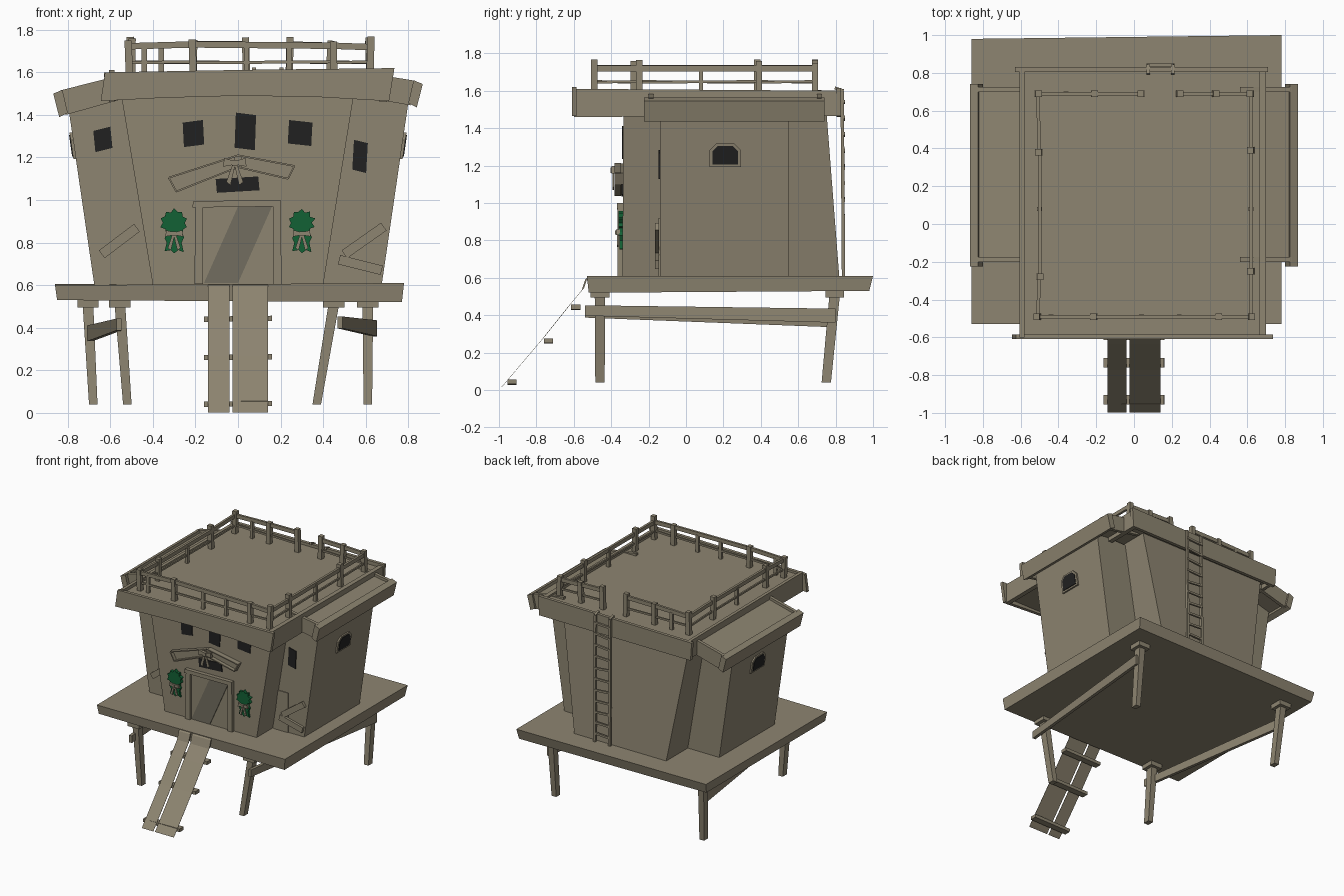
import bpy, bmesh, math, random
from mathutils import Vector, Matrix

if "Cube" in bpy.data.objects:
    bpy.data.objects.remove(bpy.data.objects["Cube"], do_unlink=True)
random.seed(4)


def material(name, rgb):
    m = bpy.data.materials.new(name)
    m.use_nodes = True
    m.diffuse_color = (*rgb, 1)
    bsdf = m.node_tree.nodes["Principled BSDF"]
    bsdf.inputs["Base Color"].default_value = (*rgb, 1)
    bsdf.inputs["Roughness"].default_value = 0.9
    return m


WOOD = material("weathered wood", (0.27, 0.235, 0.165))
DARK = material("shadowed wood", (0.17, 0.155, 0.115))
BLACK = material("window black", (0.015, 0.015, 0.015))
GREEN = material("wreath green", (0.006, 0.12, 0.035))


def finish(name, bm, mat):
    bmesh.ops.recalc_face_normals(bm, faces=bm.faces)
    me = bpy.data.meshes.new(name)
    bm.to_mesh(me)
    bm.free()
    me.materials.append(mat)
    ob = bpy.data.objects.new(name, me)
    bpy.context.collection.objects.link(ob)
    return ob


def loft(name, low, high, mat=WOOD):
    """Solid between two matching loops of 3D points."""
    bm = bmesh.new()
    a = [bm.verts.new(p) for p in low]
    b = [bm.verts.new(p) for p in high]
    bm.faces.new(a)
    bm.faces.new(b)
    for i in range(len(a)):
        j = (i + 1) % len(a)
        bm.faces.new((a[i], a[j], b[j], b[i]))
    return finish(name, bm, mat)


def prism(name, pts, d0, d1, axis="y", mat=WOOD):
    """Outline in the xz plane (axis y) or yz plane (axis x), given depth."""
    if axis == "y":
        return loft(name, [(u, d0, v) for u, v in pts], [(u, d1, v) for u, v in pts], mat)
    return loft(name, [(d0, u, v) for u, v in pts], [(d1, u, v) for u, v in pts], mat)


def rect(x0, x1, y0, y1, z):
    return [(x0, y0, z), (x1, y0, z), (x1, y1, z), (x0, y1, z)]


def box(name, x0, x1, y0, y1, z0, z1, mat=WOOD):
    return loft(name, rect(x0, x1, y0, y1, z0), rect(x0, x1, y0, y1, z1), mat)


def beam(name, p, q, w, h, mat=WOOD):
    p, q = Vector(p), Vector(q)
    d = q - p
    bm = bmesh.new()
    rot = d.to_track_quat("Y", "Z").to_matrix().to_4x4()
    bmesh.ops.create_cube(bm, size=1, matrix=Matrix.Translation((p + q) / 2) @ rot
                          @ Matrix.Diagonal((w, d.length, h, 1)))
    return finish(name, bm, mat)


# Platform deck
loft("deck", [(-.85, -.52, .53), (.77, -.52, .52), (.77, .98, .53), (-.85, .96, .53)],
     [(-.86, -.53, .60), (.78, -.53, .61), (.78, 1, .61), (-.86, .98, .605)])

# Legs with caps: top x, top y, foot x, foot y
legs = [("front_right_leg", -.555, -.46, -.52, -.46), ("front_left_leg", .45, -.46, .37, -.46),
        ("back_right_leg", -.705, .795, -.68, .75), ("back_left_leg", .61, .795, .61, .75)]
for name, tx, ty, fx, fy in legs:
    loft(name, rect(fx - .02, fx + .02, fy - .025, fy + .025, .04),
         rect(tx - .025, tx + .025, ty - .028, ty + .028, .51))
    box(name + "_cap", tx - .05, tx + .05, ty - .05, ty + .05, .495, .53)

# Long braces between front and back legs
for name, xf, xb, zf, zb in [("right_brace", -.56, -.70, .415, .375),
                             ("left_brace", .48, .64, .425, .40)]:
    loft(name, [(xf - .012, -.54, zf - .028), (xf + .012, -.54, zf - .028),
                (xf + .012, -.54, zf + .028), (xf - .012, -.54, zf + .028)],
         [(xb - .012, .80, zb - .04), (xb + .012, .80, zb - .04),
          (xb + .012, .80, zb + .035), (xb - .012, .80, zb + .035)])

# Bent ramp planks and cleats
path = [(-.525, .605), (-.545, .545), (-.62, .455), (-.76, .28), (-.985, .015)]
outline = path + [(y - .014, z - .014) for y, z in reversed(path)]
prism("ramp_plank_right", outline, -.14, -.04, "x")
prism("ramp_plank_left", outline, -.025, .14, "x")
for y, z in [(-.94, .04), (-.745, .26), (-.60, .44)]:
    beam("ramp_cleat", (-.16, y + .01, z), (.16, y + .01, z + .004), .05, .025)

# Main body flaring upwards, and the two side wings
loft("main_body", rect(-.40, .40, -.34, .82, .60), rect(-.55, .545, -.335, .75, 1.50))
for s, name in [(-1, "right"), (1, "left")]:
    loft(name + "_wing", rect(s * .2, s * .675, -.14, .55, .60),
         rect(s * .2, s * .805, -.14, .55, 1.49))

# Main roof: tray with tilted fascia boards
box("roof_deck", -.59, .67, -.59, .815, 1.50, 1.585)
prism("front_fascia", [(-.625, 1.60), (.05, 1.612), (.735, 1.62), (.71, 1.465),
                       (.36, 1.485), (0, 1.49), (-.36, 1.48), (-.645, 1.465)], -.61, -.585)
prism("back_fascia", [(-.63, 1.60), (.71, 1.615), (.70, 1.465), (-.62, 1.46)], .805, .83)
for name, x0, x1 in [("right_fascia", -.605, -.58), ("left_fascia", .665, .70)]:
    prism(name, [(-.60, 1.61), (.82, 1.60), (.81, 1.465), (-.60, 1.46)], x0, x1, "x")

# Wing roofs: sloped tray, end boards, and an outer gutter board
for s, name, zi, zo in [(-1, "right", 1.585, 1.515), (1, "left", 1.605, 1.56)]:
    def slope(top, bottom):
        return [(s * .56, zi - top), (s * .835, zo - top),
                (s * .81, zo - bottom), (s * .56, zi - bottom)]
    prism(name + "_wing_roof", slope(.02, .085), -.18, .71)
    prism(name + "_wing_roof_front_board", slope(0, .115), -.20, -.175)
    prism(name + "_wing_roof_back_board", slope(0, .115), .70, .725)
    prism(name + "_wing_roof_outer_board",
          [(s * .825, zo + .003), (s * .868, zo - .015), (s * .84, zo - .125), (s * .80, zo - .105)],
          -.225, .74)

# Roof railing: posts, top rails, lower rails
posts = [(-.51, -.49), (-.21, -.49), (.45, -.49), (.62, -.49), (.62, -.25), (.62, .39),
         (.62, .69), (.43, .69), (.24, .69), (.04, .69), (-.21, .69), (-.51, .69),
         (-.50, .38), (-.50, -.28)]
for i, (x, y) in enumerate(posts):
    top = 1.755 + random.uniform(-.012, .015)
    lean = random.uniform(-.008, .008)
    beam("railing_post", (x, y, 1.57), (x + lean, y, top), .034, .034)
    nx, ny = posts[(i + 1) % len(posts)]
    if (x, nx) == (.24, .04):
        continue
    a, b = [1.715 + .018 * math.cos(u * 2.2) for u in (x, nx)]
    beam("railing_top_rail", (x, y, a), (nx, ny, b), .018, .03)
    beam("railing_lower_rail", (x, y, 1.645), (nx, ny, 1.65), .012, .014)
for x, y in [(-.44, -.49), (.04, -.49), (.24, -.49), (.62, .08), (-.50, .08), (-.36, .69)]:
    beam("railing_baluster", (x, y, 1.57), (x, y, 1.72), .025, .022)

# Doorway with frame and a slanted plank
prism("door_panel", [(-.165, .605), (.165, .605), (.165, .97), (-.165, .97)], -.345, -.33)
prism("door_slanted_plank", [(-.16, .61), (.0, .61), (.16, .97), (.0, .97)], -.351, -.343, mat=DARK)
for s in (-1, 1):
    prism("door_jamb", [(s * .165, .605), (s * .205, .605), (s * .20, .98), (s * .165, .98)], -.365, -.33)
prism("door_lintel", [(-.215, .965), (.20, .97), (.20, 1.0), (-.21, .995)], -.368, -.33)

# Front windows: corners with a slight skew
for x0, x1, z0, z1, k, y in [(-.26, -.165, 1.255, 1.37, .006, -.336), (-.01, .085, 1.24, 1.405, -.006, -.336),
                             (.24, .35, 1.26, 1.37, -.006, -.336), (-.105, .095, 1.04, 1.105, .006, -.338),
                             (-.68, -.60, 1.235, 1.335, .01, -.14), (.545, .61, 1.135, 1.275, -.008, -.14)]:
    prism("window", [(x0 + k, z0 - k), (x1 + k, z0 + k), (x1, z1 + k), (x0, z1 - k)],
          y - .006, y + .004, mat=BLACK)

# Arched windows on the wing sides, leaning with the wall
arch = [(-.075, -.055), (.075, -.055), (.075, .025), (.045, .055), (-.045, .055), (-.075, .025)]
for s in (-1, 1):
    def wall(points, off, k):
        return [(s * (.675 + (1.255 + v * k - .60) * .146 + off), .21 + u * k, 1.255 + v * k)
                for u, v in points]
    loft("side_window_frame", wall(arch, -.01, 1.12), wall(arch, .012, 1.12))
    loft("side_window", wall(arch, .008, .9), wall(arch, .016, .9), BLACK)

# Gabled awning made of two shallow troughs
for name, pts in [("right", [(-.325, 1.105), (0, 1.21), (0, 1.155), (-.29, 1.04)]),
                  ("left", [(0, 1.21), (.265, 1.16), (.235, 1.10), (0, 1.155)])]:
    prism("awning_" + name, pts, -.355, -.33)
    for i in range(4):
        (x0, z0), (x1, z1) = pts[i], pts[(i + 1) % 4]
        beam("awning_rim_" + name, (x0, -.365, z0), (x1, -.365, z1), .035, .008)


# Ribbon bows: loops, knot, tails
def bow(x, y, z, size):
    for s in (-1, 1):
        prism("bow_loop", [(x, z + .008 * size), (x + s * .05 * size, z + .022 * size),
                           (x + s * .055 * size, z - .018 * size), (x, z - .008 * size)], y - .012, y + .01)
        prism("bow_tail", [(x - s * .004, z), (x + s * .008, z), (x + s * .04 * size, z - .09 * size),
                           (x + s * .02 * size, z - .105 * size)], y - .008, y)
    box("bow_knot", x - .012 * size, x + .012 * size, y - .018, y + .01,
        z - .014 * size, z + .014 * size)


bow(-.015, -.385, 1.175, 1.0)

# Wreaths: ragged ring above, hanging sprig below
for cx in (-.30, .30):
    ring = []
    for i in range(20):
        a = i * math.tau / 20
        r = (.066 if i % 2 else .050) + random.uniform(-.004, .004)
        ring.append((cx + r * math.cos(a), .893 + r * math.sin(a)))
    prism("wreath_ring", ring, -.362, -.335, mat=GREEN)
    prism("wreath_sprig", [(cx - .03, .86), (cx - .045, .82), (cx - .035, .80), (cx - .045, .76),
                           (cx - .015, .765), (cx, .75), (cx + .02, .765), (cx + .045, .755),
                           (cx + .035, .80), (cx + .047, .825), (cx + .03, .86)], -.355, -.335, mat=GREEN)
    bow(cx, -.362, .842, .75)

# Boarded doors on the wing fronts
for s in (-1, 1):
    prism("wing_door", [(s * .41, .605), (s * .54, .605), (s * .54, .92), (s * .45, .92)], -.146, -.13)
for p, q in [((-.64, .745), (-.475, .87)), ((.50, .745), (.685, .875)), ((.475, .72), (.675, .67))]:
    beam("wing_door_board", (p[0], -.155, p[1]), (q[0], -.155, q[1]), .02, .045)

# Back ladder
for x in (.075, .205):
    beam("ladder_rail", (x, .842, .605), (x, .835, 1.60), .018, .018)
    beam("ladder_hook", (x, .842, 1.60), (x, .795, 1.615), .018, .016)
for i in range(11):
    z = .67 + i * .087
    tilt = random.uniform(-.008, .008)
    beam("ladder_rung", (.07, .842, z - tilt), (.21, .842, z + tilt), .014, .016)
